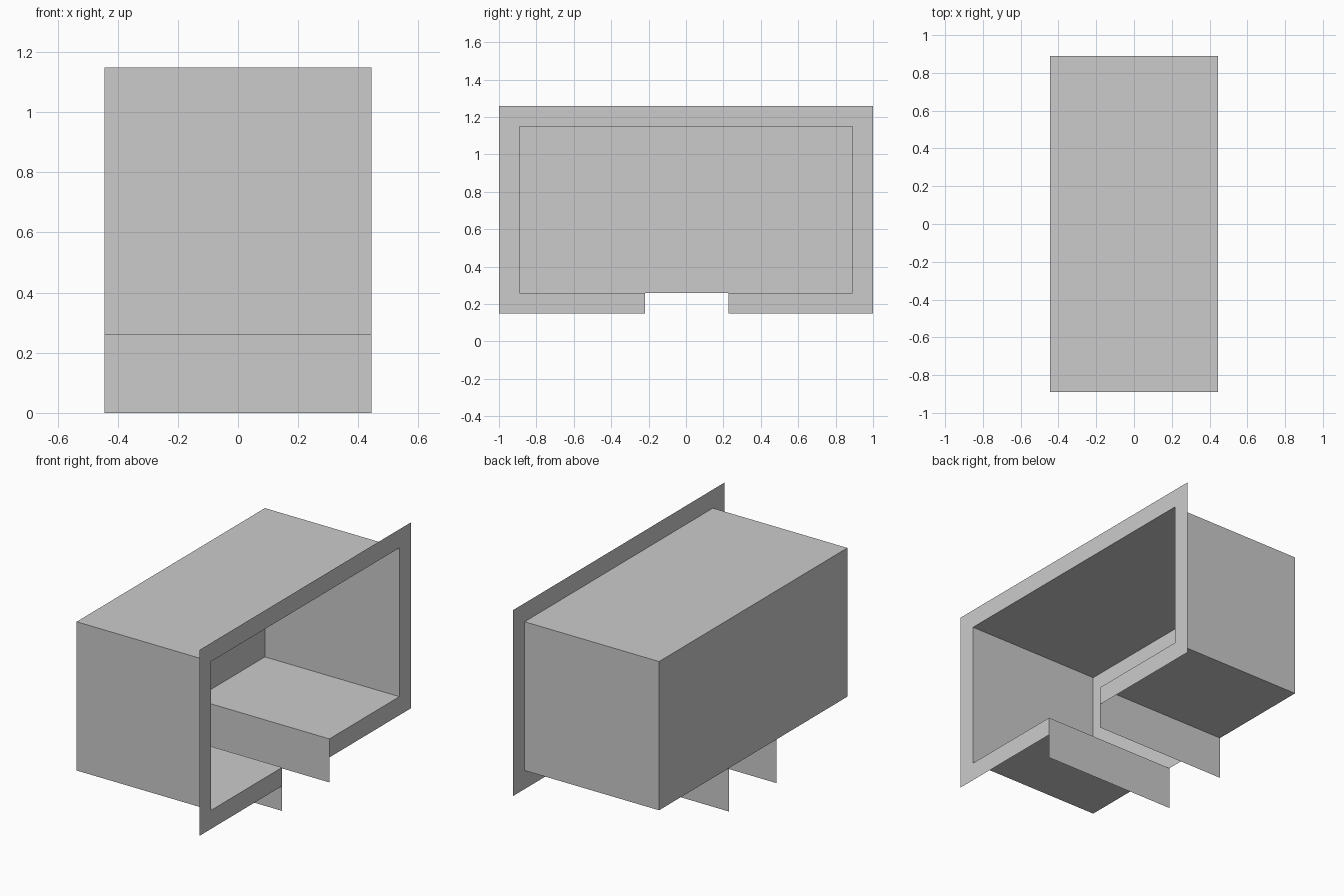
import bpy

if "Cube" in bpy.data.objects:
    bpy.data.objects.remove(bpy.data.objects["Cube"])

# Main dimensions
X = 0.4445                       # half depth of the housing
Y, Z0, Z1 = 0.889, 0.26, 1.149   # half width, floor and roof heights
RIM = 0.111                      # flange width
SLOT_L, SLOT_R = -0.218, 0.228   # edges of the floor slot


def strip(name, path_a, path_b):
    """Sheet of quads joining two point paths of equal length."""
    n = len(path_a)
    faces = [(i, i + 1, n + i + 1, n + i) for i in range(n - 1)]
    mesh = bpy.data.meshes.new(name)
    mesh.from_pydata(path_a + path_b, [], faces)
    mesh.update()
    obj = bpy.data.objects.new(name, mesh)
    bpy.context.collection.objects.link(obj)
    return obj


def at_x(x, profile):
    return [(x, y, z) for y, z in profile]


# Slotted outline seen from the open side
inner = [(SLOT_L, Z0), (-Y, Z0), (-Y, Z1), (Y, Z1), (Y, Z0), (SLOT_R, Z0)]
W, B, T = Y + RIM, Z0 - RIM, Z1 + RIM
outer = [(SLOT_L, B), (-W, B), (-W, T), (W, T), (W, B), (SLOT_R, B)]

# Thin floor, side walls and roof, swept along the depth
strip("housing_shell", at_x(X, inner), at_x(-X, inner))

# Closed back of the housing
strip("back_panel", at_x(-X, [(-Y, Z0), (Y, Z0)]), at_x(-X, [(-Y, Z1), (Y, Z1)]))

# Flat flange around the opening, interrupted at the slot
strip("front_flange", at_x(X, outer), at_x(X, inner))

# Fins hanging down from both slot edges
strip("left_fin", at_x(X, [(SLOT_L, 0), (SLOT_L, Z0)]), at_x(-X, [(SLOT_L, 0), (SLOT_L, Z0)]))
strip("right_fin", at_x(-X, [(SLOT_R, 0), (SLOT_R, Z0)]), at_x(X, [(SLOT_R, 0), (SLOT_R, Z0)]))
